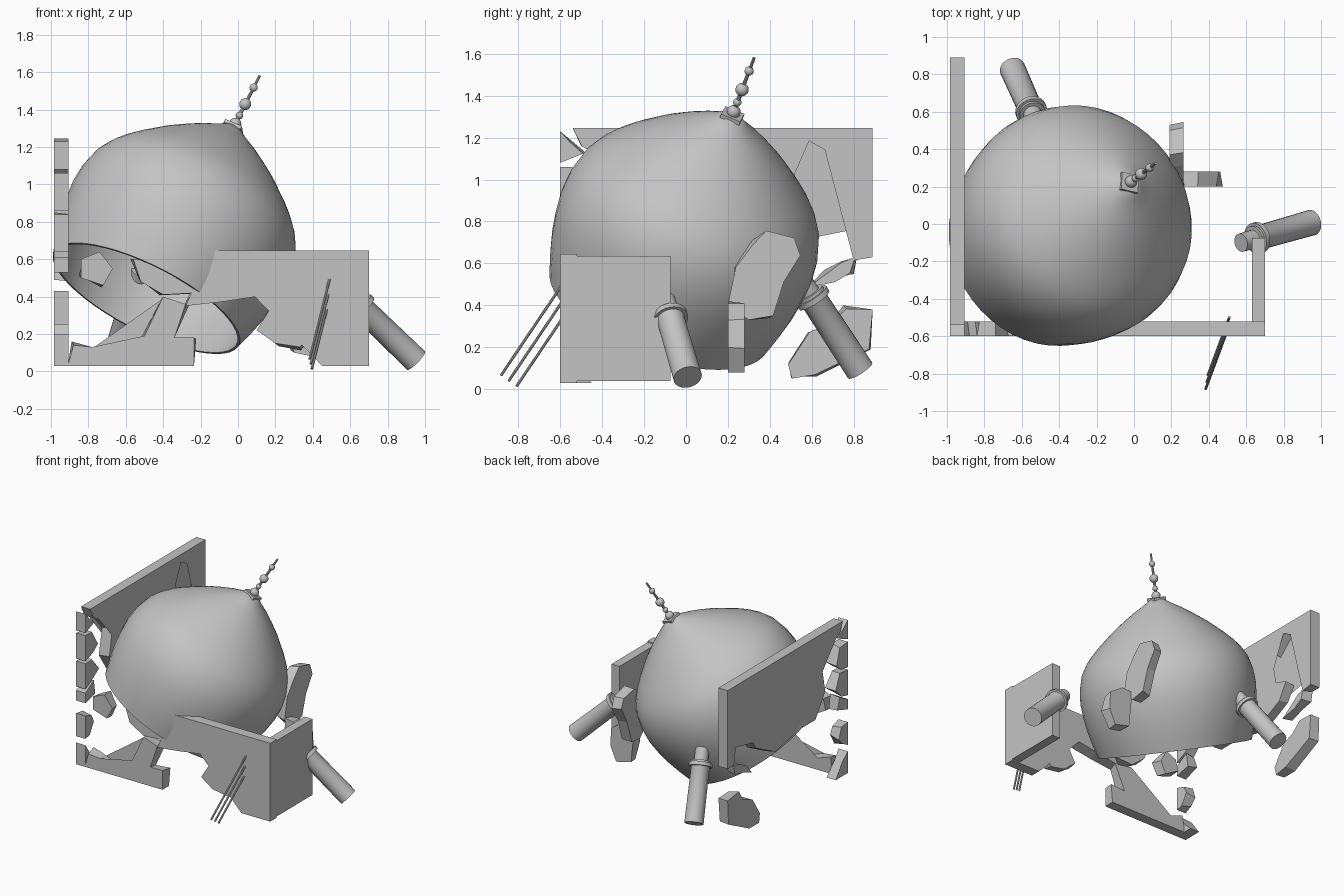
import bpy, bmesh, math, random
from mathutils import Vector, Matrix

if "Cube" in bpy.data.objects:
    bpy.data.objects.remove(bpy.data.objects["Cube"])

random.seed(4)
stone = bpy.data.materials.new("stone grey")
stone.diffuse_color = (0.55, 0.55, 0.55, 1)
stone.use_nodes = True
stone.node_tree.nodes["Principled BSDF"].inputs["Base Color"].default_value = stone.diffuse_color


def finish(bm, name, smooth=None):
    bmesh.ops.remove_doubles(bm, verts=bm.verts, dist=1e-5)
    bmesh.ops.recalc_face_normals(bm, faces=bm.faces)
    me = bpy.data.meshes.new(name)
    bm.to_mesh(me)
    bm.free()
    me.materials.append(stone)
    ob = bpy.data.objects.new(name, me)
    bpy.context.collection.objects.link(ob)
    if smooth:
        bpy.ops.object.select_all(action='DESELECT')
        ob.select_set(True)
        bpy.context.view_layer.objects.active = ob
        bpy.ops.object.shade_smooth_by_angle(angle=math.radians(smooth))
    return ob


def revolve(name, profile, origin, axis, segs=32, smooth=35):
    """Turn (radius, height) points around an axis that starts at origin."""
    bm = bmesh.new()
    rings = []
    for r, h in profile:
        rings.append([bm.verts.new((r * math.cos(math.tau * i / segs),
                                    r * math.sin(math.tau * i / segs), h)) for i in range(segs)])
    for a, b in zip(rings, rings[1:]):
        for i in range(segs):
            j = (i + 1) % segs
            bm.faces.new((a[i], a[j], b[j], b[i]))
    rot = Vector(axis).to_track_quat('Z', 'Y').to_matrix().to_4x4()
    bm.transform(Matrix.Translation(origin) @ rot)
    return finish(bm, name, smooth)


def slab(name, pts, plane, lo, hi, bounds):
    """Broken wall piece: an outline extruded through the wall thickness.
    Points off the wall's outer bounds shift on the far side for rough breaks."""
    umin, umax, vmin, vmax = bounds
    bm = bmesh.new()

    def put(u, v, d):
        return bm.verts.new((d, u, v) if plane == 'x' else (u, d, v))

    near, far = [], []
    for u, v in pts:
        near.append(put(u, v, lo))
        du = dv = 0
        if min(abs(u - umin), abs(u - umax), abs(v - vmin), abs(v - vmax)) > 0.01:
            du, dv = random.uniform(-.02, .02), random.uniform(-.02, .02)
        far.append(put(u + du, v + dv, hi))
    caps = [bm.faces.new(near), bm.faces.new(far[::-1])]
    for i in range(len(pts)):
        j = (i + 1) % len(pts)
        bm.faces.new((near[i], far[i], far[j], near[j]))
    bmesh.ops.triangulate(bm, faces=caps)
    return finish(bm, name)


# Tilted onion dome: thin hollow shell, open at the rim
N = Vector((0.43, 0.32, 0.845)).normalized()
RIM = Vector((-0.49, -0.126, 0.39))
outer = [(.05, 1.08), (.09, 1.05), (.175, 1.0), (.25, .95), (.345, .88), (.46, .78),
         (.515, .725), (.56, .67), (.60, .60), (.627, .5), (.635, .4), (.626, .3),
         (.61, .2), (.585, .1), (.555, 0)]
inner = [(r - .015, h - .01 * (h > .6)) for r, h in reversed(outer)]
revolve("dome", [(0, 1.085)] + outer + inner + [(0, 1.065)], RIM, N, 48)

# Spire on the dome: square plate, rod and beads
APEX = RIM + N * 1.08
revolve("spire_plate", [(0, -.008), (.07, -.008), (.07, .012), (0, .012)], APEX, N, 4, None)
revolve("spire_rod", [(0, 0), (.012, 0), (.007, .33), (0, .33)], APEX, N, 10)
for k, (h, r) in enumerate([(.025, .033), (.078, .02), (.15, .032), (.255, .022)]):
    ball = [(r * math.sin(math.pi * i / 10), r * math.cos(math.pi * i / 10)) for i in range(11)]
    revolve(f"spire_bead_{k}", ball, APEX + N * h, N, 16)

# Fallen columns with collars
for name, collar, end in [("right_column", (.66, -.075, .34), (.952, .008, .058)),
                          ("back_column", (-.55, .605, .435), (-.65, .83, .09))]:
    c, e = Vector(collar), Vector(end)
    L = (e - c).length
    revolve(name, [(0, -.125), (.05, -.125), (.05, -.03), (.07, -.03), (.07, -.015),
                   (.085, -.015), (.085, .012), (.07, .012), (.066, .02), (.069, L), (0, L)],
            c, e - c, 24)

# Bundle of three spears leaning on the front wall
for k in range(3):
    low = Vector((.383 + .006 * k, -.882 + .037 * k, .066 - .026 * k))
    top = low + Vector((.115, .31, .46))
    revolve(f"spear_{k}", [(0, 0), (.007, 0), (.007, 1), (0, 1)], low, (top - low), 8).data.transform(
        Matrix.Identity(4))
    ob = bpy.data.objects[f"spear_{k}"]
    d = (top - low).normalized()
    # shorten the unit-long rod to its real length along its axis
    s = (top - low).length
    ob.data.transform(Matrix.Translation(low) @ Matrix.Scale(s, 4, d) @ Matrix.Translation(-low))

# Left wall (plane x), seen as (y, z) outlines
left = (-.6, .89, .03, 1.245)
left_pieces = [
    # top strip, back post and the central mass
    [(-.54, 1.245), (.89, 1.245), (.89, .63), (.81, .63), (.79, .76), (.82, .9), (.8, 1.1),
     (.73, 1.17), (.66, 1.15), (.6, 1.2), (.46, 1.07), (.4, 1.13), (.2, 1.16), (.07, 1.13),
     (.1, .95), (.4, .86), (.61, .77), (.54, .66), (.3, .54), (.0, .6), (-.2, .6),
     (-.32, .78), (-.28, .98), (-.38, 1.1), (-.5, 1.16)],
    [(.59, .49), (.7, .53), (.8, .55), (.815, .63), (.74, .61), (.66, .57)],
    # lower back chunk
    [(.49, .13), (.5, .06), (.62, .06), (.88, .19), (.89, .38), (.75, .4), (.7, .32), (.58, .27)],
    # front corner chunks
    [(-.6, 1.08), (-.48, 1.13), (-.54, 1.18), (-.6, 1.23)],
    [(-.6, 1.06), (-.5, 1.05), (-.46, .92), (-.52, .87), (-.6, .86)],
    [(-.6, .84), (-.5, .85), (-.45, .73), (-.52, .66), (-.6, .64)],
    [(-.6, .61), (-.5, .66), (-.47, .57), (-.6, .53)],
    [(-.6, .43), (-.52, .42), (-.49, .33), (-.54, .28), (-.6, .25)],
    [(-.6, .2), (-.53, .14), (-.45, .03), (-.6, .03)],
]
for k, p in enumerate(left_pieces):
    slab(f"left_wall_{k}", p, 'x', -.985, -.905, left)

# Front wall (plane y), seen as (x, z) outlines
front = (-.91, .7, .03, .645)
front_pieces = [
    [(-.91, .03), (-.235, .03), (-.235, .18), (-.34, .18), (-.28, .36), (-.4, .4), (-.5, .19),
     (-.65, .08), (-.78, .13), (-.88, .14)],
    [(-.56, .6), (-.46, .59), (-.26, .5), (-.22, .42), (-.4, .41), (-.52, .48)],
    [(-.84, .6), (-.74, .64), (-.67, .55), (-.72, .46), (-.84, .5)],
    [(-.15, .645), (.7, .645), (.7, .03), (.45, .03), (.5, .2), (.53, .45), (.45, .55), (.4, .6),
     (.3, .6), (.2, .5), (.1, .4), (-.1, .37), (-.28, .35), (-.2, .5)],
    [(.1, .22), (.2, .38), (.23, .3), (.37, .29), (.38, .18), (.33, .13), (.2, .15)],
    [(.38, .3), (.48, .4), (.5, .3), (.44, .2)],
]
for k, p in enumerate(front_pieces):
    slab(f"front_wall_{k}", p, 'y', -.6, -.52, front)

# Right wall: intact slab
slab("right_wall", [(-.525, .04), (-.075, .04), (-.075, .635), (-.525, .635)], 'x', .63, .7,
     (-.525, -.075, .04, .635))

# Loose corner behind the dome
none = (9, 9, 9, 9)
slab("rear_chunk_tall", [(.21, .42), (.22, .6), (.3, .7), (.37, .745), (.5, .72), (.53, .65),
                         (.46, .52), (.4, .34), (.3, .33)], 'x', .19, .265, none)
slab("rear_chunk_low", [(.27, .42), (.34, .41), (.44, .33), (.475, .2), (.4, .08), (.3, .1),
                        (.26, .25)], 'y', .2, .28, none)
